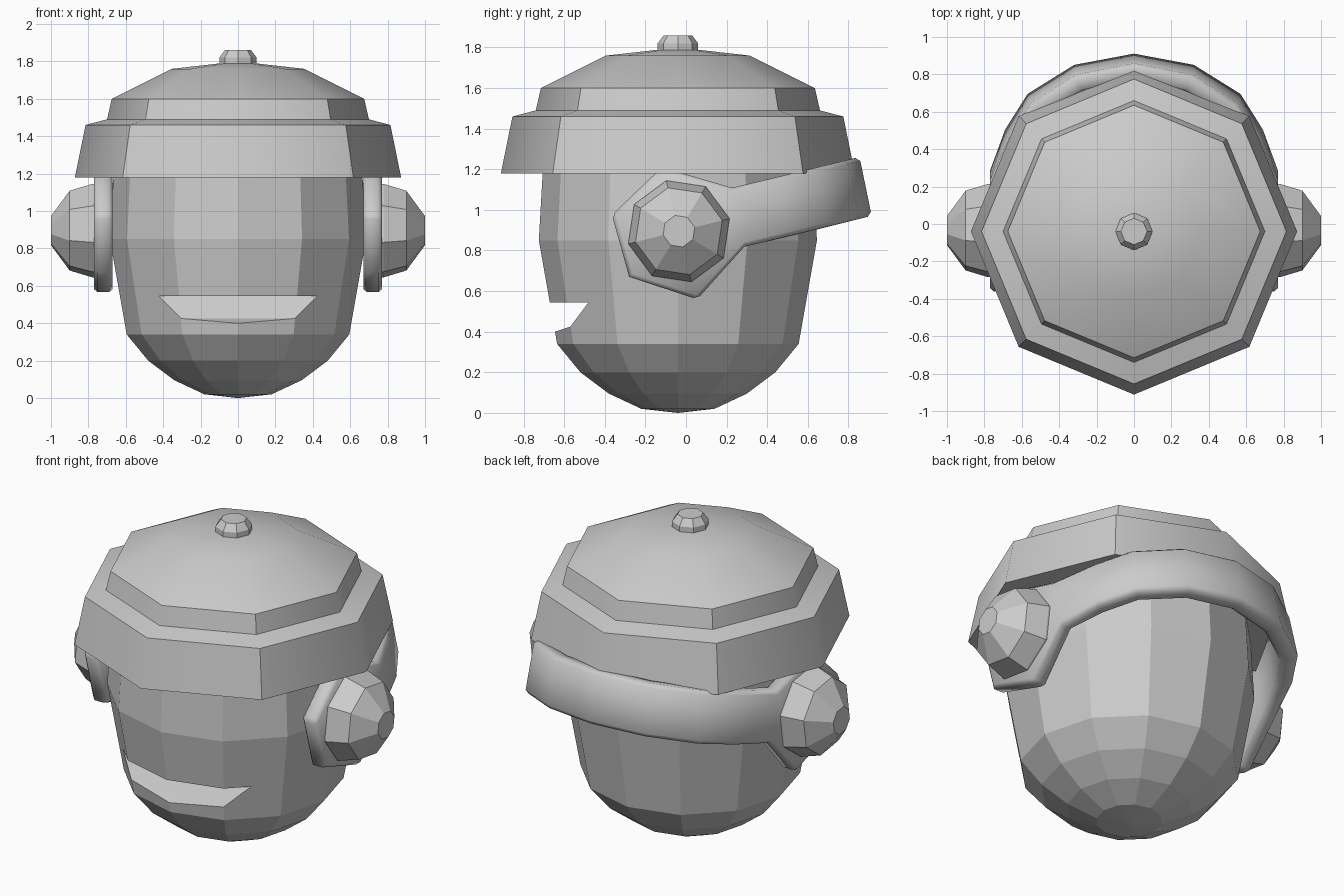
import bpy, bmesh
from math import sin, cos, pi, radians
from mathutils import Matrix, Vector

cube = bpy.data.objects.get("Cube")
if cube:
    bpy.data.objects.remove(cube, do_unlink=True)

CENTRE = Vector((0, -0.04, 0))

grey = bpy.data.materials.new("plain_grey")
grey.use_nodes = True
GREY = (0.6, 0.6, 0.6, 1)
grey.diffuse_color = GREY
grey.node_tree.nodes["Principled BSDF"].inputs["Base Color"].default_value = GREY


def finish(name, bm):
    bmesh.ops.recalc_face_normals(bm, faces=bm.faces)
    mesh = bpy.data.meshes.new(name)
    bm.to_mesh(mesh)
    bm.free()
    mesh.materials.append(grey)
    obj = bpy.data.objects.new(name, mesh)
    bpy.context.collection.objects.link(obj)
    return obj


def lathe(profile, sides, matrix, phase=0.0):
    """Closed solid of revolution from (radius, height) points."""
    bm = bmesh.new()
    rings = []
    for r, h in profile:
        rings.append([bm.verts.new((r * cos(phase + 2 * pi * i / sides),
                                    r * sin(phase + 2 * pi * i / sides), h))
                      for i in range(sides)])
    for a, b in zip(rings, rings[1:]):
        for i in range(sides):
            j = (i + 1) % sides
            bm.faces.new((a[i], a[j], b[j], b[i]))
    bm.faces.new(rings[0])
    bm.faces.new(rings[-1])
    bmesh.ops.remove_doubles(bm, verts=bm.verts, dist=1e-5)
    bm.transform(matrix)
    return bm


upright = Matrix.Translation(CENTRE)

# Head: twelve-sided egg
bm = lathe([(0.001, 0.0), (0.18, 0.02), (0.34, 0.095), (0.48, 0.2), (0.595, 0.34),
            (0.685, 0.85), (0.665, 1.2), (0.6, 1.4)], 12, upright)
head = finish("head", bm)

# Mouth cutter: a wedge open to the front
bm = bmesh.new()
lip = [(0.43, -0.48, 0.545), (0.31, -0.57, 0.425), (0, -0.65, 0.398),
       (-0.31, -0.57, 0.425), (-0.43, -0.48, 0.545)]
for x, y, z in lip:
    bm.verts.new((x, y, z))
    bm.verts.new((x, -1, z))
bmesh.ops.convex_hull(bm, input=bm.verts)
mouth = finish("mouth_cutter", bm)
mouth.hide_render = True
mouth.hide_viewport = True
cut = head.modifiers.new("mouth", "BOOLEAN")
cut.operation = "DIFFERENCE"
cut.object = mouth

# Helmet: stepped octagon with a low dome, soft at the four axis corners
bm = lathe([(0.6, 1.18), (0.872, 1.18), (0.815, 1.46), (0.7, 1.49), (0.675, 1.6),
            (0.355, 1.76), (0.09, 1.79)], 8, upright)
bmesh.ops.recalc_face_normals(bm, faces=bm.faces)
for f in bm.faces:
    f.smooth = True
for e in bm.edges:
    side = (e.verts[0].co + e.verts[1].co) / 2 - CENTRE
    on_axis = min(abs(side.x), abs(side.y)) < 0.01
    e.smooth = on_axis or e.calc_face_angle(0) < radians(29)
finish("helmet", bm)

# Button on top
finish("top_button", lathe([(0.1, 1.77), (0.1, 1.82), (0.07, 1.86)], 8, upright))

# Ear cups: tapered octagons facing sideways
for name, s in (("left_ear_cup", 1), ("right_ear_cup", -1)):
    m = Matrix.Translation((0, -0.035, 0.895)) @ Matrix(
        ((0, 0, s, 0), (1, 0, 0, 0), (0, 1, 0, 0), (0, 0, 0, 1)))
    finish(name, lathe([(0.257, 0.7), (0.257, 0.78), (0.22, 0.9), (0.08, 1.0)],
                       8, m, radians(14)))

# Neck strap: side plate and a rising band that meets at the back
bm = bmesh.new()
plate = [(-0.28, 0.67), (-0.365, 0.975), (-0.12, 1.21), (0.23, 1.11), (0.29, 0.82),
         (0.055, 0.56)]
pv = [bm.verts.new((0.77, y, z)) for y, z in plate]
bm.faces.new(pv)
top, low = pv[3], pv[4]
for x, y in [(0.69, 0.51), (0.57, 0.70), (0.32, 0.855), (0, 0.915)]:
    rise = (y - 0.29) * 0.24
    t = bm.verts.new((x * 0.97, y - 0.06, 1.11 + rise))
    b = bm.verts.new((x, y, 0.82 + rise))
    bm.faces.new((top, low, b, t))
    top, low = t, b
strap = finish("neck_strap", bm)
mirror = strap.modifiers.new("mirror", "MIRROR")
mirror.use_clip = True
solid = strap.modifiers.new("thickness", "SOLIDIFY")
solid.thickness = 0.1
solid.offset = -1
bevel = strap.modifiers.new("rim", "BEVEL")
bevel.width = 0.02
bevel.segments = 1
bevel.limit_method = "ANGLE"
bevel.angle_limit = radians(60)
# Recalculated normals must point away from the head
if strap.data.polygons[0].normal.x < 0:
    strap.data.flip_normals()
for p in strap.data.polygons:
    p.use_smooth = True
strap.data.set_sharp_from_angle(angle=radians(35))
